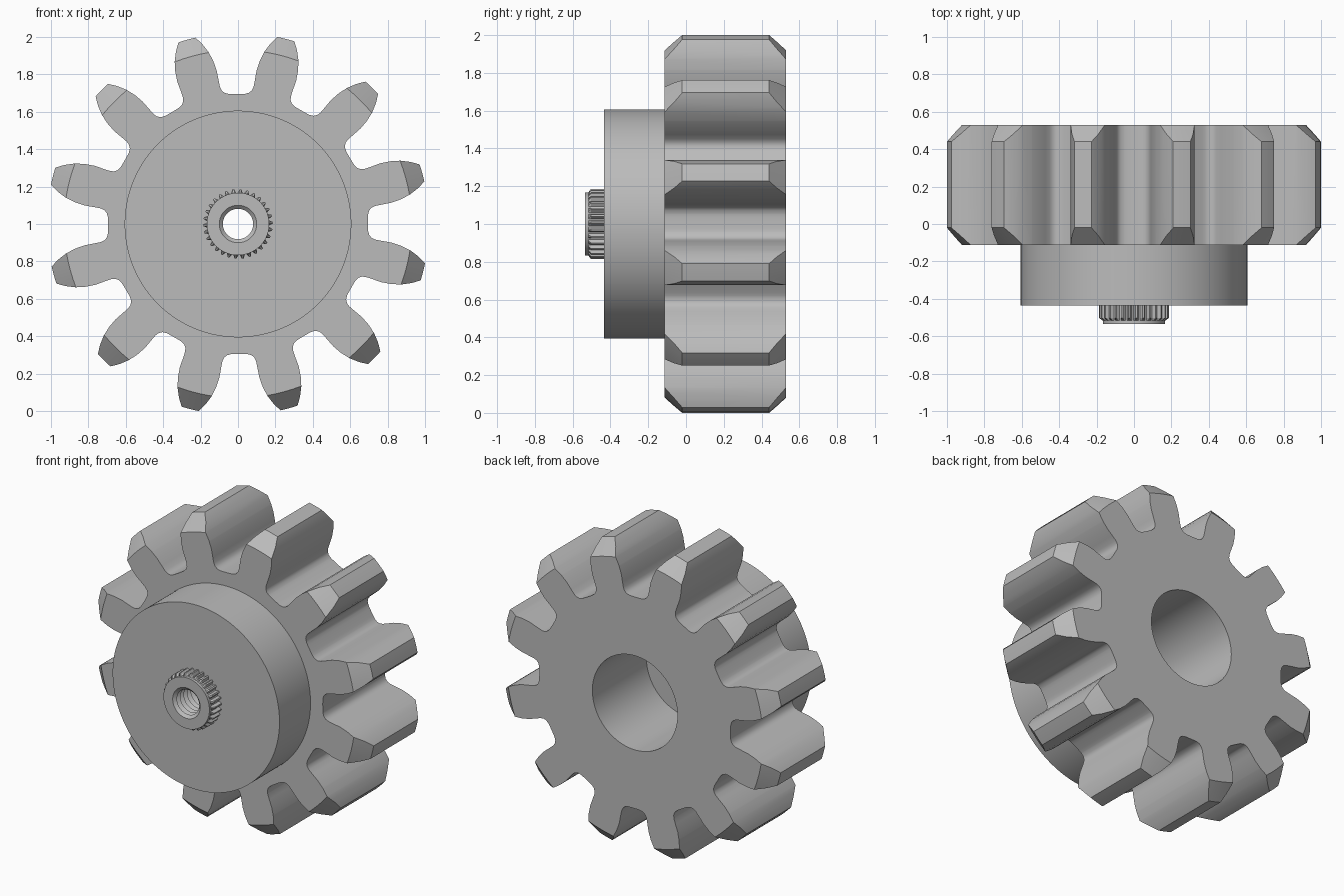
import bpy, bmesh
from math import sin, cos, pi, radians

cube = bpy.data.objects.get("Cube")
if cube:
    bpy.data.objects.remove(cube, do_unlink=True)

TEETH = 12
TURN = radians(0.5)
CENTRE = 1.0

steel = bpy.data.materials.new("plain_grey")
steel.use_nodes = True
GREY = (0.5, 0.5, 0.5, 1)
steel.diffuse_color = GREY
steel.node_tree.nodes["Principled BSDF"].inputs["Base Color"].default_value = GREY


def polar(r, a, y):
    return (r * cos(a), y, CENTRE + r * sin(a))


def make_object(name, bm):
    bmesh.ops.recalc_face_normals(bm, faces=bm.faces)
    mesh = bpy.data.meshes.new(name)
    bm.to_mesh(mesh)
    bm.free()
    mesh.materials.append(steel)
    obj = bpy.data.objects.new(name, mesh)
    bpy.context.collection.objects.link(obj)
    return obj


def smooth(obj):
    bpy.ops.object.select_all(action='DESELECT')
    obj.select_set(True)
    bpy.context.view_layer.objects.active = obj
    bpy.ops.object.shade_smooth_by_angle(angle=radians(28))


def turned(name, section, segs, ribs=()):
    """Revolve a closed (y, r) section about y; section points in ribs get a knurl."""
    bm = bmesh.new()
    rings = []
    for i, (y, r) in enumerate(section):
        ring = []
        for k in range(segs):
            groove = 0.019 if i in ribs and k % 4 > 1 else 0
            ring.append(bm.verts.new(polar(r - groove, 2 * pi * k / segs + TURN, y)))
        rings.append(ring)
    for a, b in zip(rings, rings[1:] + rings[:1]):
        for k in range(segs):
            n = (k + 1) % segs
            bm.faces.new((a[k], a[n], b[n], b[k]))
    return make_object(name, bm)


# Turned blank: chamfered wheel, hub and blind bore with a hole for the insert
blank = [(-0.435, 0.14), (-0.435, 0.606), (-0.113, 0.606), (-0.113, 0.93),
         (-0.02, 1.022), (0.44, 1.022), (0.53, 0.93), (0.53, 0.309),
         (-0.03, 0.309), (-0.03, 0.14)]
gear = turned("gear_body", blank, 180)

# Tooth cutter: half of one gap as (radius, degrees from the gap centre)
flank = [(1.1, 15), (1.07, 14), (1.022, 12.35), (0.98, 10.7), (0.932, 9.2),
         (0.88, 8.1), (0.827, 7.4), (0.775, 7.2), (0.74, 7.0), (0.72, 6.5),
         (0.705, 5.4), (0.697, 3.6), (0.695, 1.2)]
gap = [(r, d) for r, d in flank] + [(r, -d) for r, d in reversed(flank[1:])]
bm = bmesh.new()
outline = []
for t in range(TEETH):
    mid = pi / 2 - t * 2 * pi / TEETH + TURN
    outline += [bm.verts.new(polar(r, mid + radians(d), -0.8)) for r, d in gap]
face = bm.faces.new(outline)
side = bmesh.ops.extrude_face_region(bm, geom=[face])
bmesh.ops.translate(bm, vec=(0, 1.6, 0),
                    verts=[v for v in side["geom"] if isinstance(v, bmesh.types.BMVert)])
cutter = make_object("tooth_cutter", bm)
cutter.hide_render = True

# Cut the teeth
mod = gear.modifiers.new("teeth", 'BOOLEAN')
mod.operation = 'INTERSECT'
mod.solver = 'EXACT'
mod.object = cutter
bpy.context.view_layer.objects.active = gear
bpy.ops.object.modifier_apply(modifier=mod.name)
bpy.data.objects.remove(cutter, do_unlink=True)
smooth(gear)

# Knurled insert with a threaded hole
front, back = -0.535, -0.03
section = [(back, 0.165), (-0.43, 0.165), (-0.43, 0.186), (-0.503, 0.186),
           (-0.517, 0.167), (front, 0.167)]
pitch = 0.036
count = int((back - front) / pitch)
for i in range(count):
    y = front + i * pitch
    section += [(y, 0.1), (y + pitch / 2, 0.081)]
section.append((back, 0.1))
insert = turned("threaded_insert", section, 120, ribs=(2, 3))
smooth(insert)
